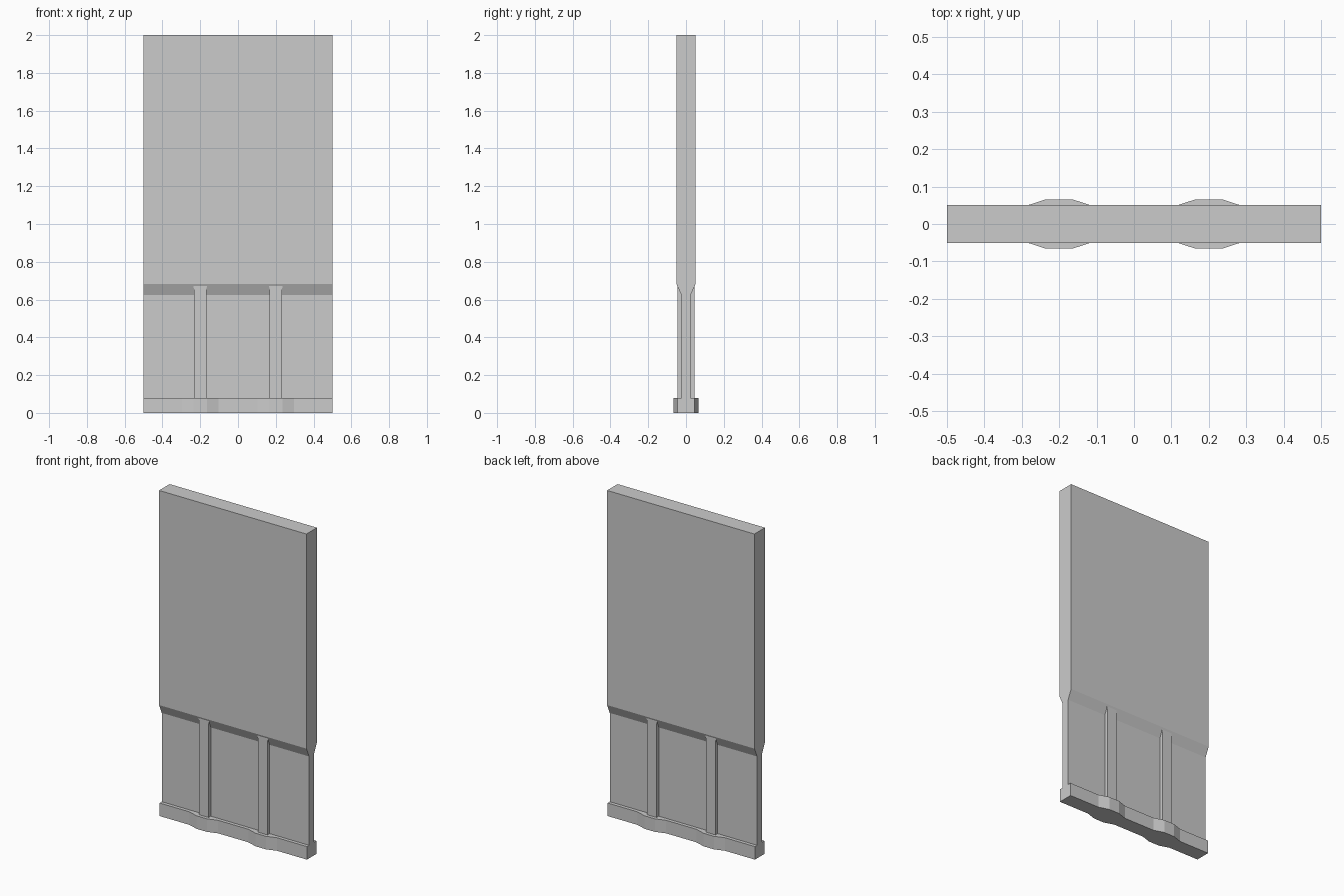
import bpy, bmesh
from mathutils import Vector

if "Cube" in bpy.data.objects:
    bpy.data.objects.remove(bpy.data.objects["Cube"])


def prism(name, outline, place, offset):
    """Extrude a closed 2D outline; place() maps its points into 3D."""
    bm = bmesh.new()
    face = bm.faces.new([bm.verts.new(place(a, b)) for a, b in outline])
    out = bmesh.ops.extrude_face_region(bm, geom=[face])
    verts = [g for g in out["geom"] if isinstance(g, bmesh.types.BMVert)]
    bmesh.ops.translate(bm, verts=verts, vec=Vector(offset))
    bmesh.ops.recalc_face_normals(bm, faces=bm.faces)
    mesh = bpy.data.meshes.new(name)
    bm.to_mesh(mesh)
    bm.free()
    obj = bpy.data.objects.new(name, mesh)
    bpy.context.collection.objects.link(obj)
    return obj


# Wall panel: thick upper slab tapering into a thin lower web
half = [(0.025, 0.08), (0.025, 0.625), (0.051, 0.683), (0.051, 2.0)]
prism("wall_panel", half + [(-y, z) for y, z in reversed(half)],
      lambda y, z: (-0.5, y, z), (1, 0, 0))

# Base plinth: bulges outward around the foot of each rib
edge = [(-0.5, 0.046)]
for cx in (-0.2, 0.2):
    edge += [(cx - 0.097, 0.046), (cx - 0.035, 0.066),
             (cx + 0.035, 0.066), (cx + 0.097, 0.046)]
edge.append((0.5, 0.046))
prism("base_plinth", edge + [(x, -y) for x, y in reversed(edge)],
      lambda x, y: (x, y, 0), (0, 0, 0.08))

# Vertical ribs passing through the web, slightly flared at the top
side = [(0.033, 0.08), (0.033, 0.655), (0.037, 0.675)]
rib = side + [(-x, z) for x, z in reversed(side)]
for label, cx in (("left", -0.2), ("right", 0.2)):
    prism("rib_" + label, rib,
          lambda x, z: (cx + x, -0.046, z), (0, 0.092, 0))
